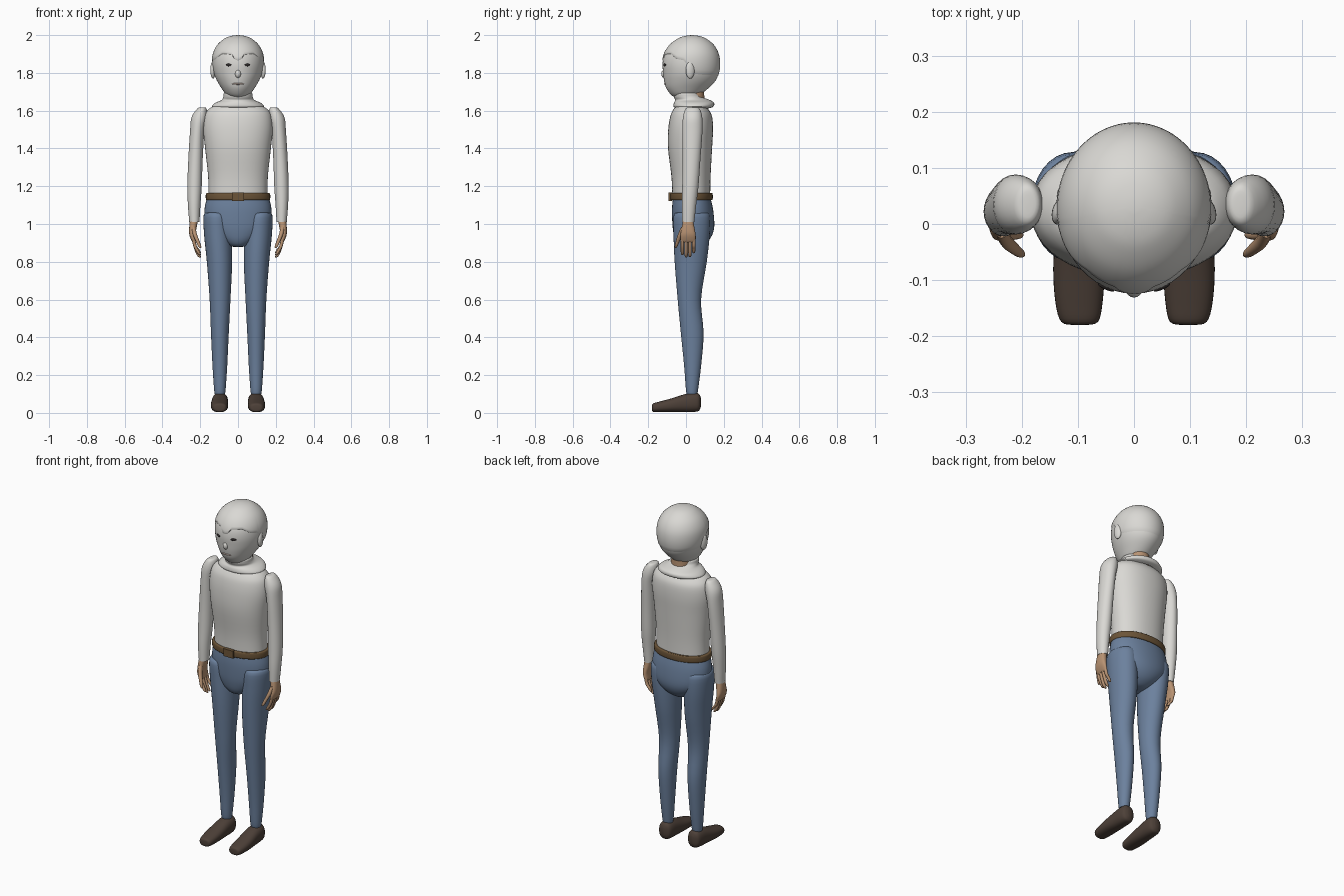
import bpy, bmesh, math
from mathutils import Vector


def material(name, rgb):
    m = bpy.data.materials.new(name)
    m.diffuse_color = (*rgb, 1)
    return m


WHITE = material("off_white", (0.70, 0.69, 0.66))
DENIM = material("denim_blue", (0.15, 0.22, 0.34))
SKIN = material("tan_skin", (0.48, 0.29, 0.17))
BELT = material("belt_brown", (0.15, 0.09, 0.04))
SHOE = material("dark_brown", (0.075, 0.052, 0.04))
DARK = material("eye_dark", (0.03, 0.025, 0.025))
LIP = material("lip_beige", (0.62, 0.50, 0.44))


def sample(rings, sub):
    """Smooth interpolation through rings of (x, y, z, rx, ry)."""
    out = []
    for i in range(len(rings) - 1):
        p0, p1 = rings[max(i - 1, 0)], rings[i]
        p2, p3 = rings[i + 1], rings[min(i + 2, len(rings) - 1)]
        for k in range(sub):
            t = k / sub
            out.append([0.5 * (2 * b + (c - a) * t + (2 * a - 5 * b + 4 * c - d) * t * t
                               + (3 * b - a - 3 * c + d) * t ** 3)
                        for a, b, c, d in zip(p0, p1, p2, p3)])
    out.append(list(rings[-1]))
    return out


def skin_rows(name, rows, mat, caps=True, angle=50):
    """Bridge closed rows of points into a smooth surface."""
    bm = bmesh.new()
    vs = [[bm.verts.new(p) for p in row] for row in rows]
    n = len(vs[0])
    for a, b in zip(vs, vs[1:]):
        for j in range(n):
            bm.faces.new((a[j], a[(j + 1) % n], b[(j + 1) % n], b[j]))
    if caps:
        bm.faces.new(vs[0])
        bm.faces.new(vs[-1])
    bmesh.ops.recalc_face_normals(bm, faces=bm.faces)
    me = bpy.data.meshes.new(name)
    bm.to_mesh(me)
    bm.free()
    ob = bpy.data.objects.new(name, me)
    bpy.context.collection.objects.link(ob)
    me.materials.append(mat)
    bpy.ops.object.select_all(action='DESELECT')
    ob.select_set(True)
    bpy.context.view_layer.objects.active = ob
    bpy.ops.object.shade_smooth_by_angle(angle=math.radians(angle))
    return ob


def loft(name, rings, mat, n=32, sub=4, power=2.0, side=1, along_y=False, caps=True):
    rows = []
    for x, y, z, rx, ry in sample(rings, sub):
        rx, ry = max(rx, 0.001), max(ry, 0.001)
        row = []
        for j in range(n):
            c, s = math.cos(2 * math.pi * j / n), math.sin(2 * math.pi * j / n)
            u = rx * math.copysign(abs(c) ** (2 / power), c)
            v = ry * math.copysign(abs(s) ** (2 / power), s)
            row.append((side * (x + u), y, z + v) if along_y else (side * (x + u), y + v, z))
        rows.append(row)
    return skin_rows(name, rows, mat, caps)


def body(table):
    """(z, front y, back y, half width) to centred rings."""
    return [(0, (f + b) / 2, z, w, (b - f) / 2) for z, f, b, w in table]


def blob(name, loc, size, mat, turn=0):
    bpy.ops.mesh.primitive_uv_sphere_add(segments=20, ring_count=12, radius=1,
                                         location=loc, rotation=(0, 0, turn))
    ob = bpy.context.object
    ob.name, ob.scale = name, size
    ob.data.materials.append(mat)
    bpy.ops.object.shade_smooth()
    return ob


# Head and hair cap
head = body([(1.668, -0.055, 0.04, 0.03), (1.685, -0.08, 0.075, 0.062), (1.72, -0.105, 0.12, 0.088),
             (1.76, -0.116, 0.157, 0.112), (1.80, -0.121, 0.173, 0.128), (1.85, -0.124, 0.178, 0.135),
             (1.90, -0.114, 0.170, 0.130), (1.945, -0.085, 0.145, 0.107),
             (1.978, -0.042, 0.105, 0.070), (1.992, -0.005, 0.07, 0.036), (1.997, 0.03, 0.032, 0.001)])
loft("head", head, WHITE, n=48)
table = sample(head, 8)


def head_at(z):
    for a, b in zip(table, table[1:]):
        if a[2] <= z <= b[2]:
            t = (z - a[2]) / (b[2] - a[2])
            return [p + (q - p) * t for p, q in zip(a, b)]
    return table[-1]


def hairline(deg):
    keys = [(0, 1.855), (9, 1.865), (14, 1.89), (40, 1.895), (60, 1.865), (78, 1.855),
            (84, 1.785), (110, 1.772), (180, 1.765)]
    for (a, p), (b, q) in zip(keys, keys[1:]):
        if deg <= b:
            return p + (q - p) * (deg - a) / (b - a)
    return keys[-1][1]


rows = []
for i in range(20):
    row = []
    for j in range(96):
        deg = 360 * j / 96
        low = hairline(min(deg, 360 - deg))
        z = 1.9965 - (1.9965 - low) * (i / 19) ** 1.8
        _, cy, _, rx, ry = head_at(z)
        grow = 0.003 if i < 19 else -0.004
        a = math.radians(deg)
        row.append(((rx + grow) * math.sin(a), cy - (ry + grow) * math.cos(a), z + 0.003))
    rows.append(row)
skin_rows("hair", rows, WHITE)

# Face and ears
blob("nose", (0, -0.114, 1.795), (0.016, 0.017, 0.022), WHITE)
blob("mouth", (0, -0.110, 1.742), (0.032, 0.006, 0.005), LIP)
for s, tag in ((1, "left"), (-1, "right")):
    blob(tag + "_eye", (s * 0.05, -0.113, 1.842), (0.016, 0.004, 0.007), DARK, s * 0.41)
    blob(tag + "_ear", (s * 0.132, 0.022, 1.815), (0.014, 0.024, 0.045), WHITE, s * 0.25)

# Neck, collar, torso
loft("neck", [(0, 0.045, 1.58, 0.058, 0.055), (0, 0.04, 1.73, 0.055, 0.055)], SKIN)
loft("collar", [(0, 0.035, 1.612, 0.11, 0.085), (0, 0.040, 1.622, 0.138, 0.106),
                (0, 0.042, 1.642, 0.120, 0.106), (0, 0.035, 1.656, 0.088, 0.092),
                (0, 0.012, 1.672, 0.078, 0.076), (0, 0.006, 1.690, 0.076, 0.070),
                (0, 0.008, 1.690, 0.068, 0.062), (0, 0.03, 1.655, 0.068, 0.07)], WHITE, n=40, caps=False)
loft("torso", body([(1.14, -0.072, 0.128, 0.156), (1.25, -0.077, 0.130, 0.158), (1.40, -0.095, 0.138, 0.174),
                    (1.50, -0.094, 0.143, 0.184), (1.57, -0.083, 0.138, 0.178), (1.605, -0.068, 0.12, 0.158),
                    (1.625, -0.05, 0.10, 0.125), (1.63, -0.02, 0.07, 0.07)]), WHITE, n=48, power=2.15)

# Belt and buckle
loft("belt", body([(1.126, -0.074, 0.132, 0.160), (1.128, -0.083, 0.140, 0.169), (1.145, -0.085, 0.142, 0.171),
                   (1.162, -0.083, 0.140, 0.169), (1.164, -0.074, 0.132, 0.160)]), BELT, n=48, power=2.1)
bpy.ops.mesh.primitive_cube_add(size=1, location=(0, -0.083, 1.145))
buckle = bpy.context.object
buckle.name, buckle.scale = "buckle", (0.062, 0.02, 0.044)
buckle.data.materials.append(BELT)

# Hips
loft("hips", body([(1.145, -0.068, 0.128, 0.162), (1.08, -0.074, 0.143, 0.177), (1.0, -0.072, 0.150, 0.172),
                   (0.95, -0.066, 0.142, 0.140), (0.91, -0.055, 0.117, 0.092), (0.885, -0.035, 0.08, 0.05),
                   (0.878, 0.0, 0.05, 0.015)]), DENIM, n=40, power=2.1)

for s, tag in ((1, "left"), (-1, "right")):
    # Trouser leg
    loft(tag + "_leg", [(0.112, 0.03, 1.058, 0.040, 0.06), (0.112, 0.03, 1.05, 0.069, 0.094),
                        (0.107, 0.03, 0.95, 0.073, 0.096), (0.098, 0.025, 0.80, 0.067, 0.085),
                        (0.095, 0.018, 0.60, 0.055, 0.062), (0.096, 0.033, 0.42, 0.047, 0.060),
                        (0.096, 0.035, 0.25, 0.039, 0.045), (0.096, 0.032, 0.13, 0.031, 0.033),
                        (0.096, 0.032, 0.10, 0.027, 0.028)], DENIM, side=s)
    # Shoe, lofted from toe to heel
    loft(tag + "_shoe", [(0.097, -0.180, 0.028, 0.012, 0.010), (0.097, -0.174, 0.028, 0.033, 0.022),
                         (0.098, -0.14, 0.032, 0.042, 0.028), (0.098, -0.08, 0.040, 0.046, 0.036),
                         (0.096, -0.01, 0.051, 0.044, 0.047), (0.095, 0.04, 0.056, 0.042, 0.051),
                         (0.095, 0.068, 0.056, 0.034, 0.045), (0.095, 0.079, 0.056, 0.012, 0.022)],
         SHOE, side=s, power=2.4, along_y=True)
    # Sleeve
    loft(tag + "_sleeve", [(0.190, 0.035, 1.618, 0.006, 0.012), (0.191, 0.035, 1.611, 0.024, 0.036),
                           (0.204, 0.035, 1.565, 0.042, 0.051), (0.216, 0.034, 1.49, 0.038, 0.053),
                           (0.225, 0.029, 1.34, 0.038, 0.047), (0.230, 0.023, 1.20, 0.038, 0.043),
                           (0.232, 0.016, 1.10, 0.033, 0.038), (0.231, 0.012, 1.01, 0.027, 0.032)],
         WHITE, n=28, side=s)
    # Palm, fingers and thumb
    loft(tag + "_palm", [(0.232, 0.011, 1.03, 0.021, 0.026), (0.238, 0.011, 0.985, 0.020, 0.033),
                         (0.242, 0.011, 0.945, 0.016, 0.040), (0.235, 0.011, 0.912, 0.011, 0.040),
                         (0.232, 0.011, 0.902, 0.006, 0.034)], SKIN, n=24, side=s, power=2.5)
    for i, tip in enumerate((0.835, 0.822, 0.825, 0.845)):
        y = -0.019 + 0.020 * i
        r = 0.0092
        loft(f"{tag}_finger_{i + 1}", [(0.237, y, 0.925, r, r), (0.228, y, 0.885, r, r),
                                       (0.214, y, tip + 0.022, r, r), (0.204, y, tip + 0.005, 0.007, 0.007),
                                       (0.200, y, tip, 0.002, 0.002)], SKIN, n=12, side=s, sub=3)
    loft(tag + "_thumb", [(0.236, -0.012, 0.985, 0.011, 0.013), (0.228, -0.030, 0.945, 0.011, 0.013),
                          (0.212, -0.045, 0.905, 0.010, 0.010), (0.202, -0.053, 0.880, 0.008, 0.007),
                          (0.198, -0.056, 0.872, 0.002, 0.002)], SKIN, n=12, side=s, sub=3)
